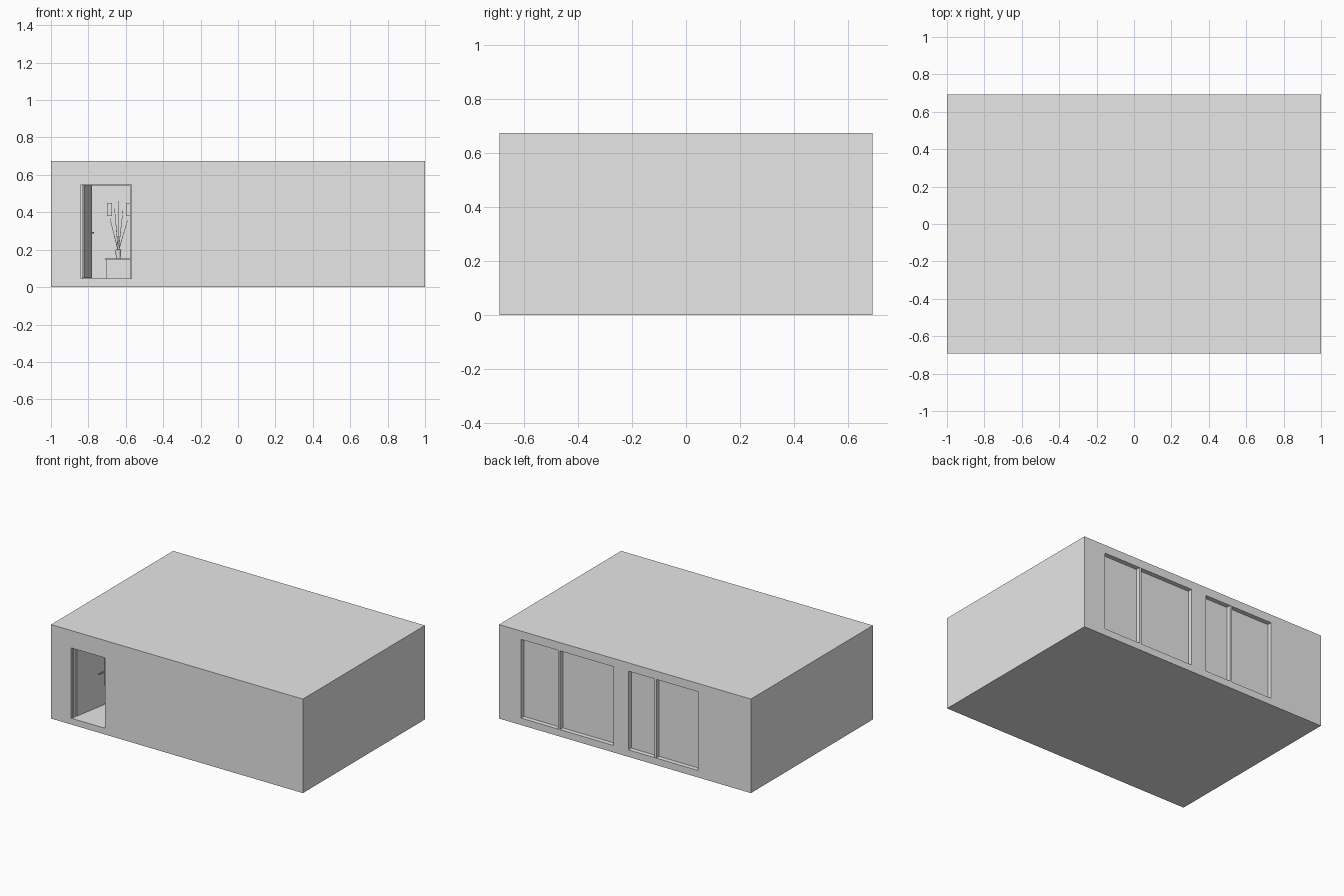
import bpy
import bmesh
import math
from mathutils import Matrix, Vector

if "Cube" in bpy.data.objects:
    bpy.data.objects.remove(bpy.data.objects["Cube"], do_unlink=True)

# One plain grey for everything
GREY = (0.8, 0.8, 0.8, 1.0)
grey = bpy.data.materials.new("plain_grey")
grey.use_nodes = True
grey.diffuse_color = GREY
grey.node_tree.nodes["Principled BSDF"].inputs["Base Color"].default_value = GREY


def finish(name, bm):
    mesh = bpy.data.meshes.new(name)
    bm.to_mesh(mesh)
    bm.free()
    mesh.materials.append(grey)
    obj = bpy.data.objects.new(name, mesh)
    bpy.context.collection.objects.link(obj)
    return obj


def box(name, x, y, z):
    """Box from (min, max) ranges on each axis."""
    bm = bmesh.new()
    bmesh.ops.create_cube(bm, size=1)
    for v in bm.verts:
        v.co = [(a + b) / 2 + c * (b - a) for (a, b), c in zip((x, y, z), v.co)]
    return finish(name, bm)


def rod(name, start, end, r1, r2, sides=12):
    a, b = Vector(start), Vector(end)
    d = b - a
    turn = d.to_track_quat('Z', 'Y').to_matrix().to_4x4()
    bm = bmesh.new()
    bmesh.ops.create_cone(bm, cap_ends=True, segments=sides, radius1=r1, radius2=r2,
                          depth=d.length, matrix=Matrix.Translation((a + b) / 2) @ turn)
    return finish(name, bm)


def cut(target, cutters):
    """Subtract the cutters, bake the result and discard them."""
    for c in cutters:
        c.hide_render = True
        mod = target.modifiers.new("cut", 'BOOLEAN')
        mod.operation = 'DIFFERENCE'
        mod.solver = 'EXACT'
        mod.object = c
    graph = bpy.context.evaluated_depsgraph_get()
    baked = bpy.data.meshes.new_from_object(target.evaluated_get(graph))
    target.modifiers.clear()
    target.data = baked
    for c in cutters:
        bpy.data.objects.remove(c, do_unlink=True)


HALF_DEPTH, WALL, HEIGHT = 0.692, 0.045, 0.675
FLOOR, CEILING = 0.045, 0.63
DOOR_X, DOOR_Z = (-0.84, -0.57), (FLOOR, 0.55)
WINDOW_Z = (0.05, 0.615)
INNER = HALF_DEPTH - WALL
# Each window: right edge, dividing post, left edge
WINDOWS = {"left": (0.093, 0.525, 0.825), "right": (-0.58, -0.24, -0.027)}

# Hollow building shell with a doorway and two wide windows
shell = box("building_shell", (-1, 1), (-HALF_DEPTH, HALF_DEPTH), (0, HEIGHT))
cutters = [
    box("room_cutter", (-0.955, 0.955), (-INNER, INNER), (FLOOR, CEILING)),
    box("door_cutter", DOOR_X, (-0.8, -0.6), DOOR_Z),
]
for x0, post, x1 in WINDOWS.values():
    cutters.append(box("window_cutter", (x0, x1), (0.6, 0.8), WINDOW_Z))
cut(shell, cutters)

# Window panes and the posts between them
for side, (x0, post, x1) in WINDOWS.items():
    box(side + "_window_pane", (x0, x1), (INNER, HALF_DEPTH - 0.033), WINDOW_Z)
    box(side + "_window_post", (post - 0.008, post + 0.008),
        (HALF_DEPTH - 0.034, HALF_DEPTH - 0.002), WINDOW_Z)

# Door frame
for name, x in (("hinge_jamb", (DOOR_X[0], DOOR_X[0] + 0.008)),
                ("latch_jamb", (DOOR_X[1] - 0.008, DOOR_X[1]))):
    box(name, x, (-0.68, -INNER), DOOR_Z)
box("door_head", DOOR_X, (-0.68, -INNER), (0.543, 0.55))

# Door leaf swung inwards, with handle
swing = Matrix.Translation((-0.832, -INNER, 0)) @ Matrix.Rotation(math.radians(80), 4, 'Z')
leaf = box("door_leaf", (0, 0.25), (-0.008, 0.004), (FLOOR + 0.003, 0.543))
handle = rod("door_handle", (0.23, -0.02, 0.29), (0.19, -0.02, 0.29), 0.004, 0.004)
stem = rod("handle_stem", (0.23, -0.006, 0.29), (0.23, -0.022, 0.29), 0.004, 0.004)
for part in (leaf, handle, stem):
    part.data.transform(swing)

# Low cabinet against the far side of the room
box("cabinet", (-0.705, -0.5), (0.3, 0.45), (FLOOR, 0.145))
box("cabinet_top", (-0.712, -0.49), (0.29, 0.46), (0.145, 0.153))

# Vase with bare stems on the cabinet
rod("vase", (-0.64, 0.37, 0.153), (-0.64, 0.37, 0.2), 0.012, 0.016)
for i, lean in enumerate((-0.045, -0.02, 0, 0.025, 0.05)):
    rod("dry_stem_%d" % (i + 1), (-0.64, 0.37, 0.19),
        (-0.64 + lean, 0.37, 0.46 - 2 * abs(lean)), 0.002, 0.001, 6)

# Small frames on the far wall
for name, x in (("picture_a", (-0.7, -0.675)), ("picture_b", (-0.6, -0.575))):
    box(name, x, (INNER - 0.012, INNER), (0.38, 0.45))
